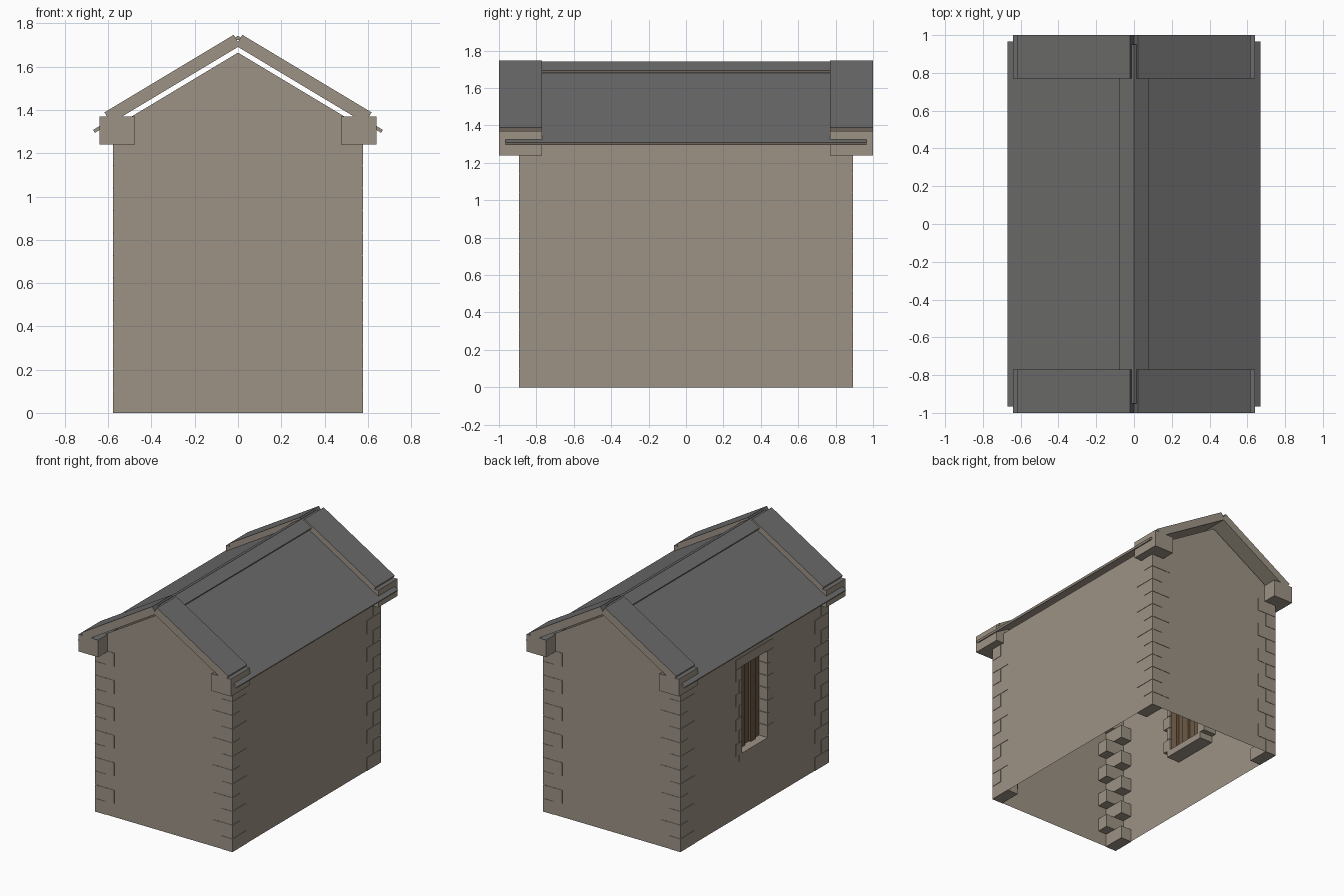
import bpy, bmesh

cube = bpy.data.objects.get("Cube")
if cube:
    bpy.data.objects.remove(cube, do_unlink=True)


def material(name, rgb):
    m = bpy.data.materials.new(name)
    m.use_nodes = True
    m.diffuse_color = (*rgb, 1)
    m.node_tree.nodes["Principled BSDF"].inputs["Base Color"].default_value = (*rgb, 1)
    return m


stone = material("stone", (0.34, 0.29, 0.235))
slate = material("slate", (0.15, 0.148, 0.147))
wood = material("wood", (0.15, 0.10, 0.06))

W, D = 0.575, 0.89             # half width and half depth of the walls
SLOPE, PEAK = 0.6, 1.665
EAVE = PEAK - SLOPE * W
WIN_Y, WIN_LOW, WIN_HIGH = 0.155, 0.47, 1.13


def finish(name, bm, mats, slate_tops=False):
    bmesh.ops.remove_doubles(bm, verts=bm.verts, dist=1e-5)
    bmesh.ops.recalc_face_normals(bm, faces=bm.faces)
    if slate_tops:
        for f in bm.faces:
            f.material_index = int(f.normal.z > 0.5)
    mesh = bpy.data.meshes.new(name)
    bm.to_mesh(mesh)
    bm.free()
    for m in mats:
        mesh.materials.append(m)
    obj = bpy.data.objects.new(name, mesh)
    bpy.context.scene.collection.objects.link(obj)
    return obj


def add_box(bm, a, b):
    """Box between two opposite corners."""
    verts = bmesh.ops.create_cube(bm, size=1)["verts"]
    for v in verts:
        v.co = [(p + q) / 2 + c * (q - p) for p, q, c in zip(a, b, v.co)]


def add_face(bm, points):
    bm.faces.new([bm.verts.new(p) for p in points])


def add_slab(bm, side, x0, x1, apex, thick, y0, y1):
    """Sloping slab whose top runs down from x0 to x1 on one side."""
    length = (1 + SLOPE ** 2) ** 0.5
    nx, nz = SLOPE / length * thick, thick / length
    top = [(x, apex - SLOPE * x) for x in (x0, x1)]
    low = [(x - nx, z - nz) for x, z in reversed(top)]
    ring = [bm.verts.new((side * x, y0, z)) for x, z in top + low]
    face = bm.faces.new(ring)
    geom = bmesh.ops.extrude_face_region(bm, geom=[face])["geom"]
    for v in geom:
        if isinstance(v, bmesh.types.BMVert):
            v.co.y = y1


# Thin wall shell, with a window opening in one long side
bm = bmesh.new()
for y in (-D, D):
    add_face(bm, [(-W, y, 0), (W, y, 0), (W, y, EAVE), (0, y, PEAK), (-W, y, EAVE)])
add_face(bm, [(W, -D, 0), (W, D, 0), (W, D, EAVE), (W, -D, EAVE)])
ys = [-D, -WIN_Y, WIN_Y, D]
zs = [0, WIN_LOW, WIN_HIGH, EAVE]
for i in range(3):
    for j in range(3):
        if (i, j) != (1, 1):
            add_face(bm, [(-W, ys[i], zs[j]), (-W, ys[i + 1], zs[j]),
                          (-W, ys[i + 1], zs[j + 1]), (-W, ys[i], zs[j + 1])])
finish("walls", bm, [stone])

# Alternating corner stones
COURSES, TOP, GAP, PROUD = 12, 1.25, 0.004, 0.003
bm = bmesh.new()
for sx in (-1, 1):
    for sy in (-1, 1):
        for k in range(COURSES):
            lx, ly = (0.16, 0.09) if k % 2 else (0.09, 0.17)
            z0, z1 = k * TOP / COURSES, (k + 1) * TOP / COURSES - GAP
            xs = sorted((sx * (W + PROUD), sx * (W - lx)))
            yy = sorted((sy * (D + PROUD), sy * (D - ly)))
            add_box(bm, (xs[0], yy[0], z0), (xs[1], yy[1], z1))
finish("corner_stones", bm, [stone])

# Window surround: jamb stones, sill and lintel
OUT, INNER = -W - PROUD, -W + 0.11
bm = bmesh.new()
jambs = 7
step = (WIN_HIGH - WIN_LOW) / jambs
for sy in (-1, 1):
    for k in range(jambs):
        reach = 0.225 if k % 2 == 0 else 0.185
        yy = sorted((sy * WIN_Y, sy * reach))
        z = WIN_LOW + k * step
        add_box(bm, (OUT, yy[0], z), (INNER, yy[1], z + step - GAP))
finish("window_jambs", bm, [stone])
bm = bmesh.new()
add_box(bm, (OUT, -0.185, WIN_LOW - 0.05), (INNER, 0.185, WIN_LOW))
finish("window_sill", bm, [stone])
bm = bmesh.new()
add_box(bm, (OUT, -0.225, WIN_HIGH), (INNER, 0.225, WIN_HIGH + 0.07))
finish("window_lintel", bm, [stone])

# Upright timber slats set back in the opening
bm = bmesh.new()
SLATS = 5
pitch = 2 * WIN_Y / SLATS
for k in range(SLATS):
    y = -WIN_Y + k * pitch
    x = -W + (0.055 if k % 2 else 0.07)
    add_box(bm, (x, y + 0.003, WIN_LOW), (x + 0.025, y + pitch - 0.003, WIN_HIGH))
finish("window_slats", bm, [wood])

# Roof sheets and ridge capping
for side, word in ((1, "left"), (-1, "right")):
    bm = bmesh.new()
    add_slab(bm, side, 0.0, 0.67, 1.71, 0.016, -0.965, 0.965)
    finish(word + "_roof", bm, [stone, slate], True)
    bm = bmesh.new()
    add_slab(bm, side, 0.0, 0.08, 1.743, 0.016, -0.95, 0.95)
    finish(word + "_ridge_cap", bm, [stone, slate], True)

# Gable copings and the kneeler blocks beneath their ends
for sy, end in ((-1, "front"), (1, "back")):
    y0, y1 = sorted((sy * 0.77, sy * 1.0))
    for side, word in ((1, "left"), (-1, "right")):
        bm = bmesh.new()
        add_slab(bm, side, 0.02, 0.617, 1.759, 0.058, y0, y1)
        finish(f"{end}_{word}_coping", bm, [stone, slate], True)
        bm = bmesh.new()
        xs = sorted((side * 0.475, side * 0.64))
        add_box(bm, (xs[0], y0, 1.24), (xs[1], y1, 1.37))
        finish(f"{end}_{word}_kneeler", bm, [stone, slate], True)
